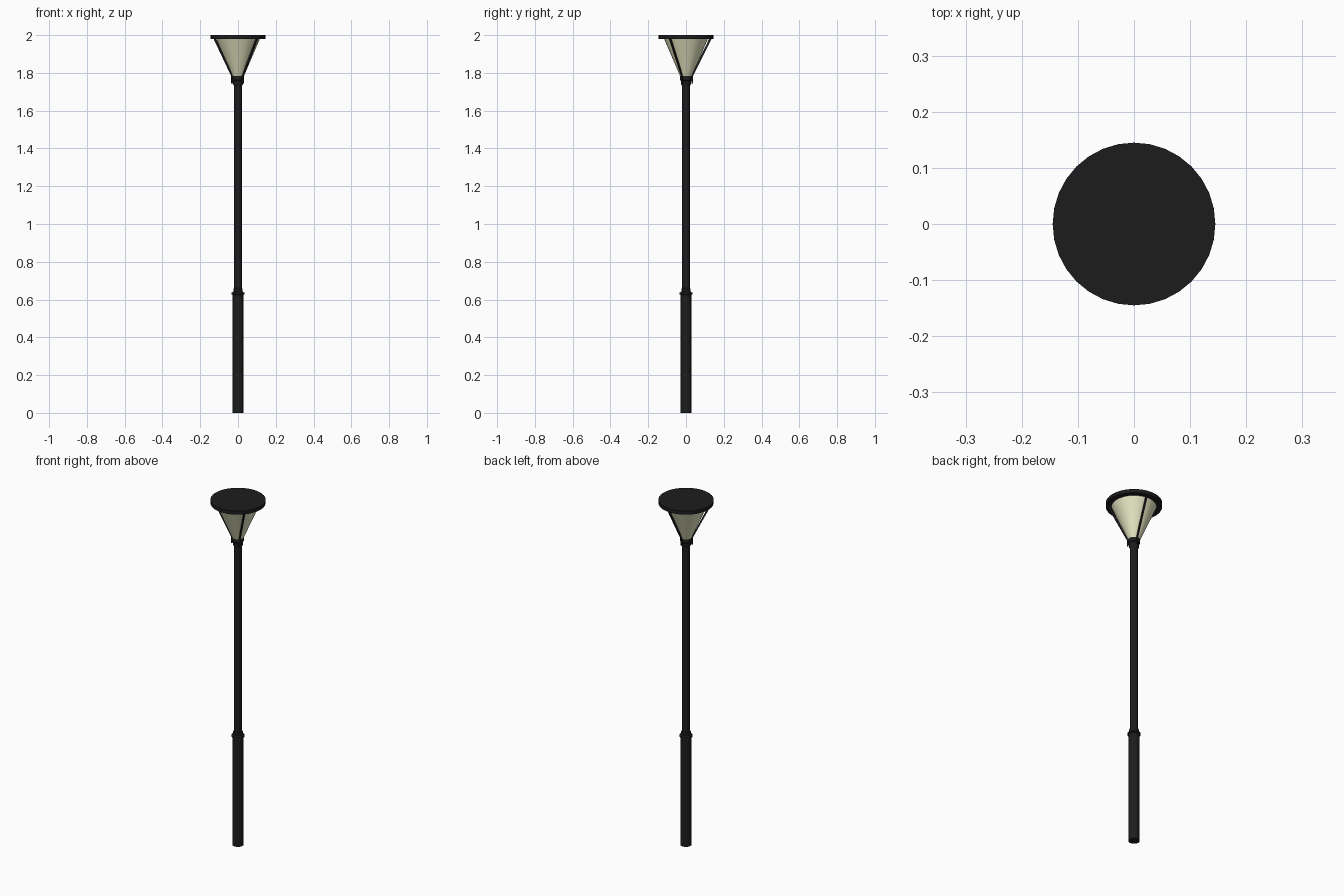
import bpy, bmesh, math
from mathutils import Matrix

if "Cube" in bpy.data.objects:
    bpy.data.objects.remove(bpy.data.objects["Cube"])


def material(name, color):
    m = bpy.data.materials.new(name)
    m.diffuse_color = color
    m.use_nodes = True
    m.node_tree.nodes["Principled BSDF"].inputs["Base Color"].default_value = m.diffuse_color
    return m


BLACK = material("black_metal", (0.012, 0.012, 0.012, 1))
GLASS = material("cream_glass", (0.80, 0.80, 0.55, 1))


def finish(name, bm, mat, smooth=True):
    bmesh.ops.recalc_face_normals(bm, faces=bm.faces)
    me = bpy.data.meshes.new(name)
    bm.to_mesh(me)
    bm.free()
    me.materials.append(mat)
    ob = bpy.data.objects.new(name, me)
    bpy.context.collection.objects.link(ob)
    if smooth:
        bpy.context.view_layer.objects.active = ob
        ob.select_set(True)
        bpy.ops.object.shade_smooth_by_angle(angle=math.radians(30))
        ob.select_set(False)
    return ob


def lathe(name, profile, mat, sides=32):
    """Revolve (radius, z) points around z and cap both ends."""
    bm = bmesh.new()
    rings = [[bm.verts.new((r * math.cos(2 * math.pi * i / sides),
                            r * math.sin(2 * math.pi * i / sides), z))
              for i in range(sides)] for r, z in profile]
    for a, b in zip(rings, rings[1:]):
        for i in range(sides):
            j = (i + 1) % sides
            bm.faces.new((a[i], a[j], b[j], b[i]))
    bm.faces.new(rings[0])
    bm.faces.new(rings[-1])
    return finish(name, bm, mat)


# Post: thick lower sleeve, trim ring and slim upper pole
lathe("base_sleeve", [(0.029, 0), (0.029, 0.63)], BLACK)
lathe("trim_ring", [(0.029, 0.625), (0.034, 0.628), (0.034, 0.636),
                    (0.025, 0.642), (0.025, 0.657), (0.021, 0.66)], BLACK)
lathe("pole", [(0.021, 0.63), (0.021, 1.75)], BLACK)

# Lamp head: socket collar, conical glass and flat lid
lathe("socket_collar", [(0.021, 1.73), (0.027, 1.742), (0.027, 1.757),
                        (0.031, 1.762), (0.031, 1.785)], BLACK)
lathe("glass_cone", [(0.030, 1.78), (0.118, 1.985)], GLASS)
lathe("lid", [(0.145, 1.979), (0.145, 2.0)], BLACK)

# Three struts: flat bars along the cone with a short vertical foot
OUTER = [(0.029, 1.745), (0.037, 1.745), (0.037, 1.783),
         (0.137, 1.982), (0.126, 1.982), (0.029, 1.785)]
for k, angle in enumerate((-40, 80, 200)):
    bm = bmesh.new()
    face = bm.faces.new([bm.verts.new((r, -0.004, z)) for r, z in OUTER])
    ext = bmesh.ops.extrude_face_region(bm, geom=[face])
    moved = [v for v in ext["geom"] if isinstance(v, bmesh.types.BMVert)]
    bmesh.ops.translate(bm, verts=moved, vec=(0, 0.008, 0))
    bm.transform(Matrix.Rotation(math.radians(angle), 4, 'Z'))
    finish(f"strut_{k + 1}", bm, BLACK, smooth=False)
